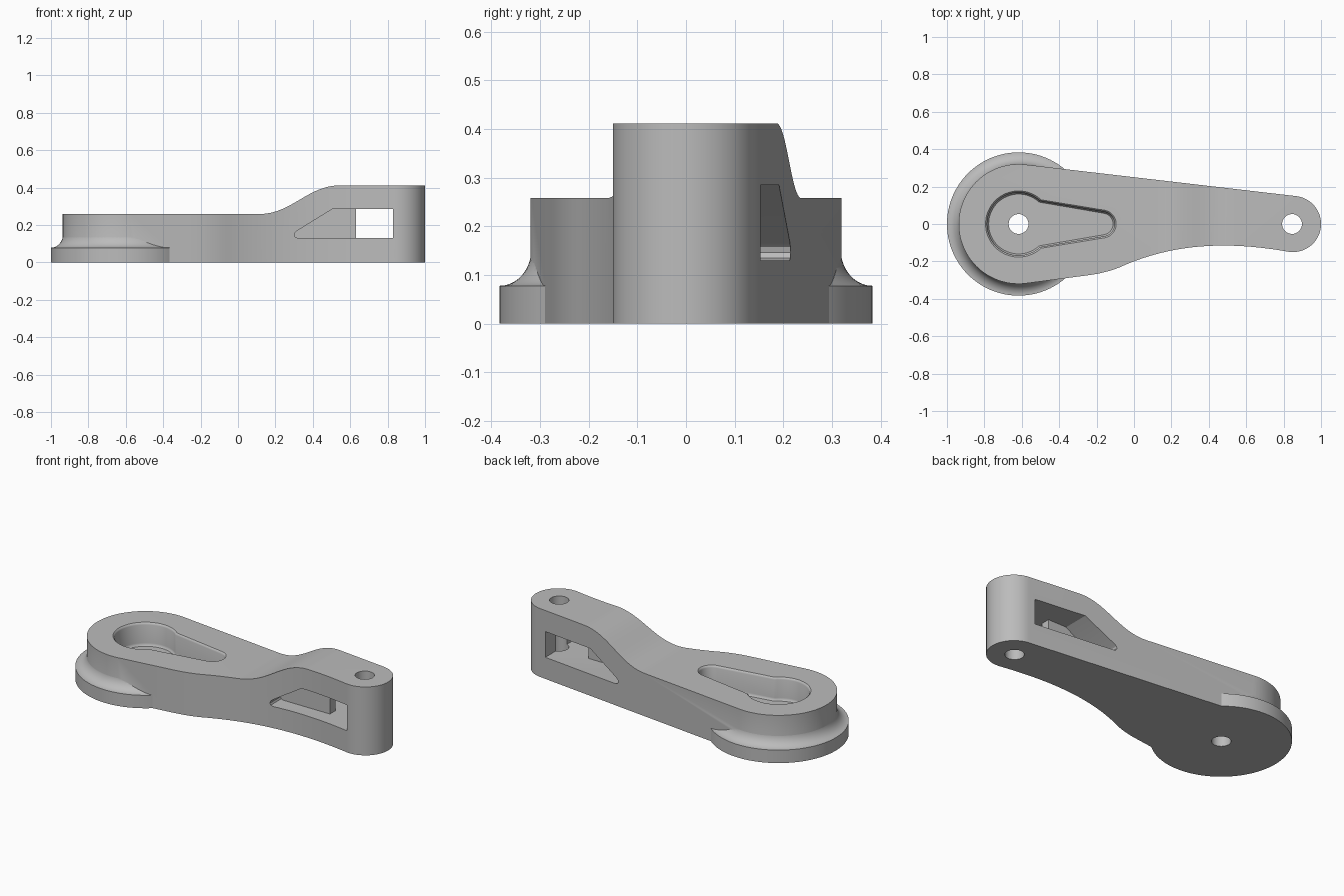
import bpy
import bmesh
from math import cos, sin, pi, radians
from mathutils import Vector
from mathutils.geometry import interpolate_bezier

cube = bpy.data.objects.get("Cube")
if cube:
    bpy.data.objects.remove(cube, do_unlink=True)

# Single painted-metal colour
GREY = (0.5, 0.5, 0.5, 1)
metal = bpy.data.materials.new("plain grey")
metal.use_nodes = True
metal.diffuse_color = GREY
metal.node_tree.nodes["Principled BSDF"].inputs["Base Color"].default_value = GREY

HUB = -0.617    # x of the large end
TIP = 0.85      # x of the small end


def arc(cx, r, a0, a1, n):
    """Points of an arc centred on the x axis, angles in degrees."""
    angles = [radians(a0 + (a1 - a0) * i / n) for i in range(n + 1)]
    return [(cx + r * cos(a), r * sin(a)) for a in angles]


def bezier(*pts, n=20):
    p = [Vector((x, y, 0)) for x, y in pts]
    return [(v.x, v.y) for v in interpolate_bezier(*p, n)]


def loft(name, layers, axis="z"):
    """Closed solid through (outline, level) layers stacked along an axis."""
    bm = bmesh.new()
    rings = []
    for outline, h in layers:
        place = (lambda u, v: (u, v, h)) if axis == "z" else (lambda u, v: (u, h, v))
        rings.append([bm.verts.new(place(u, v)) for u, v in outline])
    for low, high in zip(rings, rings[1:]):
        for i in range(len(low)):
            bm.faces.new((low[i - 1], low[i], high[i], high[i - 1]))
    bm.faces.new(rings[0])
    bm.faces.new(rings[-1])
    bmesh.ops.recalc_face_normals(bm, faces=bm.faces)
    mesh = bpy.data.meshes.new(name)
    bm.to_mesh(mesh)
    bm.free()
    mesh.materials.append(metal)
    obj = bpy.data.objects.new(name, mesh)
    bpy.context.collection.objects.link(obj)
    return obj


def combine(target, tool, operation):
    """Apply a boolean and discard its tool object."""
    mod = target.modifiers.new(tool.name, "BOOLEAN")
    mod.operation = operation
    mod.solver = "EXACT"
    mod.object = tool
    bpy.context.view_layer.objects.active = target
    bpy.ops.object.modifier_apply(modifier=mod.name)
    bpy.data.objects.remove(tool, do_unlink=True)


def circle(cx, r, n):
    return arc(cx, r, 0, 360 - 360 / n, n - 1)


# Arm: rounded ends, straight back edge, waisted front edge
outline = arc(HUB, 0.32, 83.3, 276.7, 64)
outline += bezier((-0.26, -0.276), (-0.19, -0.267), (-0.14, -0.256), (-0.08, -0.233), n=8)
outline += bezier((-0.08, -0.233), (0.22, -0.096), (0.52, -0.094), (0.83, -0.149), n=28)[1:]
outline += arc(TIP, 0.15, -95, 83.3, 40)
arm = loft("lever_arm", [(outline, -0.1), (outline, 0.6)])

# Flange under the large end with a concave fillet
layers = [(circle(HUB, 0.383, 96), -0.2)]
for i in range(13):
    a = pi / 2 * i / 12
    layers.append((circle(HUB, 0.383 - 0.065 * sin(a), 96), 0.078 + 0.075 * (1 - cos(a))))
layers.append((circle(HUB, 0.29, 96), 0.165))
combine(arm, loft("flange", layers), "UNION")

# Side profile: flat base and a stepped top
side = [(-1.2, 0), (1.2, 0), (1.2, 0.412)]
side += bezier((0.55, 0.412), (0.37, 0.412), (0.29, 0.258), (0.11, 0.258), n=24)
side += [(-1.2, 0.258)]
combine(arm, loft("side_profile", [(side, -0.6), (side, 0.6)], "y"), "INTERSECT")


# Keyhole pocket with a softened rim
def keyhole(grow):
    return arc(HUB, 0.168 + grow, 47, 313, 48) + arc(-0.17, 0.066 + grow, -80, 80, 24)


pocket = [(keyhole(-0.008), 0.12), (keyhole(-0.002), 0.127), (keyhole(0), 0.137),
          (keyhole(0), 0.246), (keyhole(0.003), 0.253), (keyhole(0.01), 0.259),
          (keyhole(0.01), 0.35)]
combine(arm, loft("keyhole_pocket", pocket), "DIFFERENCE")

# Side window, then a thin web closing its inner half
window = [(0.83, 0.13), (0.83, 0.285), (0.505, 0.285), (0.315, 0.168),
          (0.304, 0.158), (0.301, 0.146), (0.306, 0.135), (0.32, 0.13)]
combine(arm, loft("side_window", [(window, -0.6), (window, 0.6)], "y"), "DIFFERENCE")
web = [(0.285, 0.11), (0.63, 0.11), (0.63, 0.3), (0.285, 0.3)]
combine(arm, loft("window_web", [(web, -0.025), (web, 0.03)], "y"), "UNION")

# Pin holes through both ends
for cx in (HUB, 0.845):
    hole = circle(cx, 0.053, 40)
    combine(arm, loft("pin_hole", [(hole, -0.3), (hole, 0.7)]), "DIFFERENCE")

bpy.ops.object.select_all(action="DESELECT")
arm.select_set(True)
bpy.context.view_layer.objects.active = arm
bpy.ops.object.shade_smooth_by_angle(angle=radians(30))
